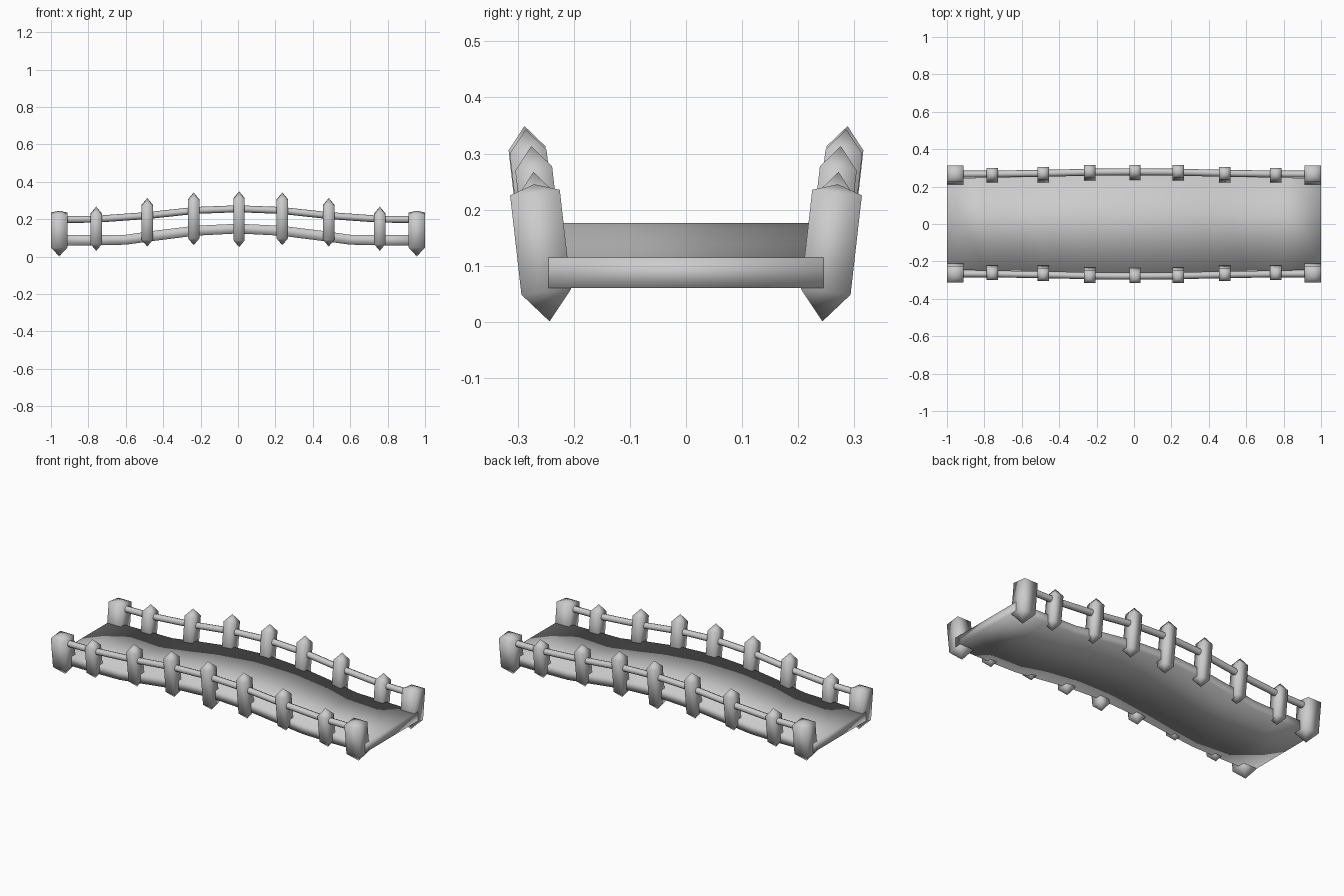
import bpy
import bmesh
from math import atan
from mathutils import Matrix, Vector

default = bpy.data.objects.get("Cube")
if default:
    bpy.data.objects.remove(default, do_unlink=True)

# Single plain stone colour
grey = bpy.data.materials.new("plain_grey")
grey.use_nodes = True
colour = (0.6, 0.6, 0.6, 1)
grey.diffuse_color = colour
grey.node_tree.nodes["Principled BSDF"].inputs["Base Color"].default_value = colour

LEAN = 0.114  # outward lean of every post, as a slope


def add_mesh(name, bm):
    bmesh.ops.recalc_face_normals(bm, faces=bm.faces)
    for face in bm.faces:
        face.smooth = True
    mesh = bpy.data.meshes.new(name)
    bm.to_mesh(mesh)
    bm.free()
    mesh.materials.append(grey)
    obj = bpy.data.objects.new(name, mesh)
    bpy.context.collection.objects.link(obj)
    return obj


def post(name, x, side, apex_y, low, high, width, depth, top_cap, low_cap):
    """Square post with pointed ends, leaning outward."""
    body = high - low - top_cap - low_cap
    bm = bmesh.new()
    bmesh.ops.create_cube(bm, size=1)
    bmesh.ops.scale(bm, vec=(width, depth, body), verts=bm.verts)
    bm.faces.ensure_lookup_table()
    for sign, cap in ((1, top_cap), (-1, low_cap)):
        end = [f for f in bm.faces if f.normal.z * sign > 0.9]
        bmesh.ops.poke(bm, faces=end, offset=cap)
    centre_z = low + low_cap + body / 2
    centre_y = apex_y - (high - centre_z) * LEAN
    place = Matrix.Translation(Vector((x, side * centre_y, centre_z)))
    bm.transform(place @ Matrix.Rotation(-side * atan(LEAN), 4, "X"))
    add_mesh(name, bm)


def sweep(name, sections):
    """Bridge matching rings of points into a closed solid."""
    bm = bmesh.new()
    rings = [[bm.verts.new(p) for p in ring] for ring in sections]
    count = len(rings[0])
    for a, b in zip(rings, rings[1:]):
        for i in range(count):
            j = (i + 1) % count
            bm.faces.new((a[i], a[j], b[j], b[i]))
    bm.faces.new(rings[0])
    bm.faces.new(rings[-1])
    return add_mesh(name, bm)


def mirrored(half):
    """Mirror a list of (x, ...) stations that starts at the centre."""
    return [(-s[0], *s[1:]) for s in reversed(half[1:])] + half


# Arched deck: x, half width, underside height, top height
deck = mirrored([(0, 0.262, 0.124, 0.176), (0.23, 0.26, 0.112, 0.165),
                 (0.45, 0.256, 0.084, 0.138), (0.6, 0.25, 0.064, 0.117),
                 (0.8, 0.248, 0.06, 0.115), (1, 0.245, 0.06, 0.115)])
sweep("deck", [[(x, -w, lo), (x, w, lo), (x, w, hi), (x, -w, hi)]
               for x, w, lo, hi in deck])

# Handrail path: x, distance from the centre line, height
rail = mirrored([(0, 0.279, 0.256), (0.23, 0.277, 0.247), (0.48, 0.271, 0.22),
                 (0.76, 0.267, 0.2), (0.955, 0.266, 0.199)])

# Small posts: x, apex distance, bottom tip, top tip
small = mirrored([(0, 0.288, 0.05, 0.35), (0.237, 0.286, 0.06, 0.344),
                  (0.485, 0.276, 0.053, 0.314), (0.758, 0.272, 0.03, 0.268)])

for side, label in ((-1, "front"), (1, "back")):
    curve = bpy.data.curves.new(label + "_handrail", "CURVE")
    curve.dimensions = "3D"
    curve.bevel_depth = 0.0185
    curve.bevel_resolution = 2
    curve.use_fill_caps = True
    curve.materials.append(grey)
    line = curve.splines.new("POLY")
    line.points.add(len(rail) - 1)
    for point, (x, y, z) in zip(line.points, rail):
        point.co = (x, side * y, z, 1)
    line.use_smooth = True
    obj = bpy.data.objects.new(label + "_handrail", curve)
    bpy.context.collection.objects.link(obj)

    for i, (x, y, low, high) in enumerate(small):
        post(f"{label}_post_{i + 1}", x + 0.006 * (i == 3), side, y, low, high,
             0.06, 0.066, 0.04, 0.04)
    for x, end in ((-0.956, "right"), (0.956, "left")):
        post(f"{label}_{end}_end_post", x, side, 0.271, 0, 0.246,
             0.088, 0.089, 0.015, 0.053)
